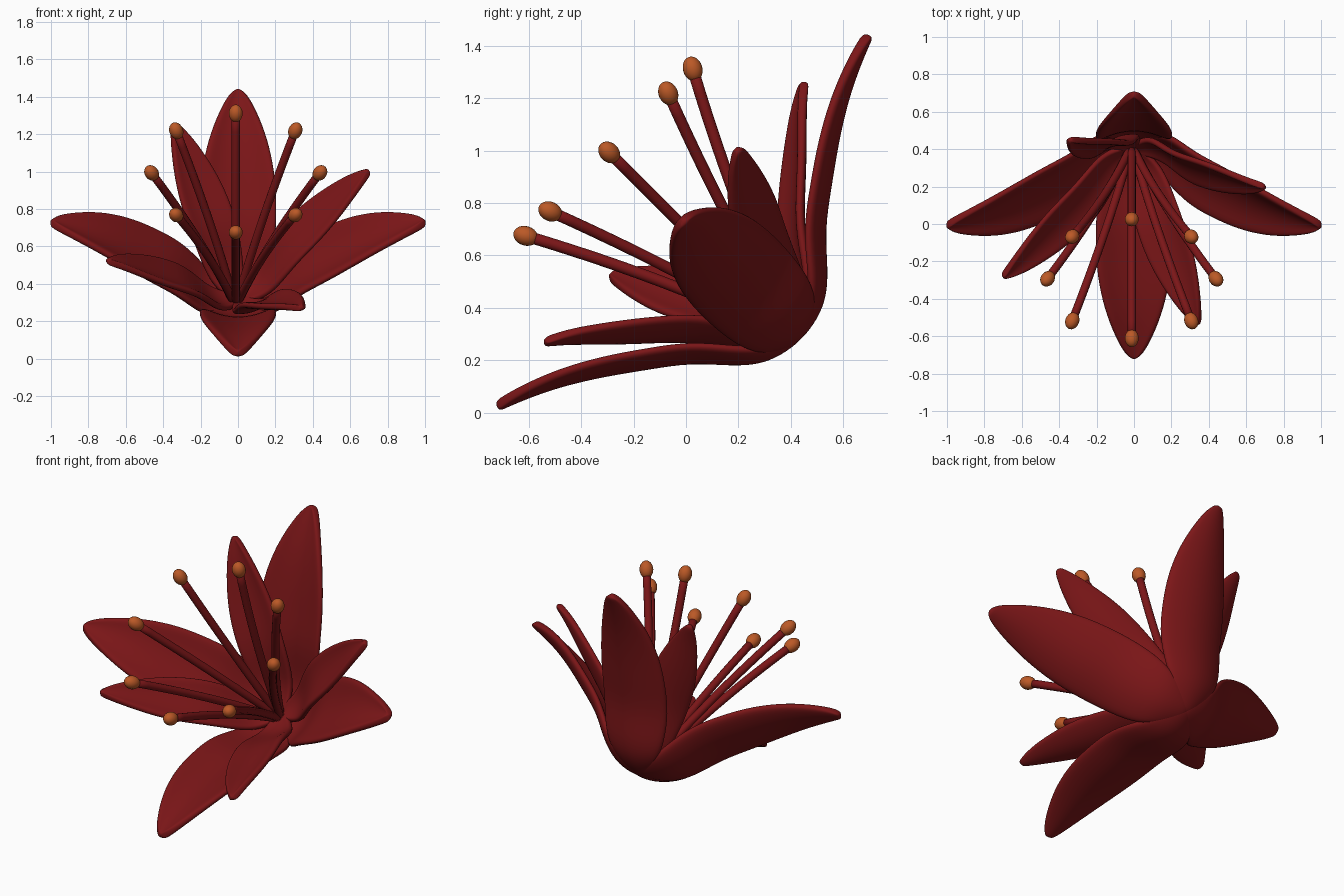
import bpy, math
from mathutils import Matrix, Vector

if "Cube" in bpy.data.objects:
    bpy.data.objects.remove(bpy.data.objects["Cube"])

def material(name, rgb):
    m = bpy.data.materials.new(name)
    m.diffuse_color = (*rgb, 1)
    m.use_nodes = True
    m.node_tree.nodes["Principled BSDF"].inputs["Base Color"].default_value = m.diffuse_color
    return m

RED = material("deep red", (0.2, 0.008, 0.009))
ORANGE = material("burnt orange", (0.5, 0.1, 0.02))

# flower axis leans forward 45 degrees; local z runs along the axis
FRAME = Matrix.Translation((0, 0, 0.72)) @ Matrix.Rotation(math.radians(45), 4, 'X')

def finish(name, verts, faces, mat, matrix):
    me = bpy.data.meshes.new(name)
    me.from_pydata(verts, [], faces)
    me.materials.append(mat)
    ob = bpy.data.objects.new(name, me)
    bpy.context.collection.objects.link(ob)
    ob.matrix_world = matrix
    for p in me.polygons:
        p.use_smooth = True
    return ob

def petal(name, rows, cup, thick, angle):
    """rows: (radius, height, half width) along the outer midline."""
    n, cols, verts, faces = len(rows), 7, [], []
    for i, (r, h, w) in enumerate(rows):
        a, b = rows[max(i - 1, 0)], rows[min(i + 1, n - 1)]
        t = Vector((b[0] - a[0], b[1] - a[1])).normalized()
        for j in range(cols):
            s = 2 * j / (cols - 1) - 1
            lift = cup * s * s * w / 0.2
            verts.append((s * w, r - t.y * lift, h + t.x * lift))
    for i in range(n - 1):
        for j in range(cols - 1):
            k = i * cols + j
            faces.append((k, k + cols, k + cols + 1, k + 1))
    turn = Matrix.Rotation(math.radians(angle - 90), 4, 'Z')
    ob = finish(name, verts, faces, RED, FRAME @ turn)
    m = ob.modifiers.new("thickness", 'SOLIDIFY')
    m.thickness, m.offset = thick, -1
    m = ob.modifiers.new("smooth", 'SUBSURF')
    m.levels = m.render_levels = 2

# large outer petals and smaller inner petals
LARGE = [(-0.02, -0.625, 0.05), (0.07, -0.618, 0.11), (0.17, -0.588, 0.165),
         (0.26, -0.51, 0.20), (0.36, -0.39, 0.215), (0.50, -0.29, 0.215),
         (0.63, -0.195, 0.20), (0.78, -0.10, 0.155), (0.92, -0.035, 0.09),
         (0.985, -0.01, 0.05), (1.01, 0.0, 0.02)]
SMALL = [(0.0, -0.59, 0.04), (0.08, -0.575, 0.075), (0.17, -0.525, 0.11),
         (0.25, -0.42, 0.13), (0.33, -0.32, 0.14), (0.46, -0.215, 0.14),
         (0.58, -0.115, 0.115), (0.69, -0.02, 0.075), (0.76, 0.03, 0.04),
         (0.79, 0.05, 0.018)]
for k in range(4):
    petal(f"outer_petal_{k + 1}", LARGE, 0.055, 0.04, 90 * k)
    petal(f"inner_petal_{k + 1}", SMALL, 0.05, 0.035, 90 * k + 26)

# stamens: curved round stems with an oval anther on each
def stamen(k):
    turn = FRAME @ Matrix.Translation((-0.012, -0.014, 0)) @ Matrix.Rotation(math.radians(45 * k), 4, 'Z')
    p0, p1, p2 = Vector((0, 0.015, -0.57)), Vector((0, 0.17, -0.12)), Vector((0, 0.45, 0.4))
    steps, sides, verts, faces = 12, 12, [], []
    for i in range(steps + 1):
        t = i / steps
        c = p0 * (1 - t) ** 2 + p1 * 2 * t * (1 - t) + p2 * t * t
        d = ((p1 - p0) * (1 - t) + (p2 - p1) * t).normalized()
        side = Vector((1, 0, 0))
        up = d.cross(side)
        for j in range(sides):
            a = 2 * math.pi * j / sides
            verts.append(c + (side * math.cos(a) + up * math.sin(a)) * 0.022)
    for i in range(steps):
        for j in range(sides):
            a, b = i * sides + j, i * sides + (j + 1) % sides
            faces.append((a, b, b + sides, a + sides))
    faces.append(tuple(reversed(range(sides))))
    faces.append(tuple(range(steps * sides, (steps + 1) * sides)))
    finish(f"stamen_stem_{k + 1}", verts, faces, RED, turn)

    bpy.ops.mesh.primitive_uv_sphere_add(segments=20, ring_count=12, radius=1)
    ob = bpy.context.object
    ob.name = f"anther_{k + 1}"
    ob.data.materials.append(ORANGE)
    bpy.ops.object.shade_smooth()
    aim = (p2 - p1).to_track_quat('Z', 'Y').to_matrix().to_4x4()
    ob.matrix_world = turn @ Matrix.Translation(p2) @ aim @ Matrix.Diagonal((0.037, 0.037, 0.048, 1))

for k in range(8):
    stamen(k)
